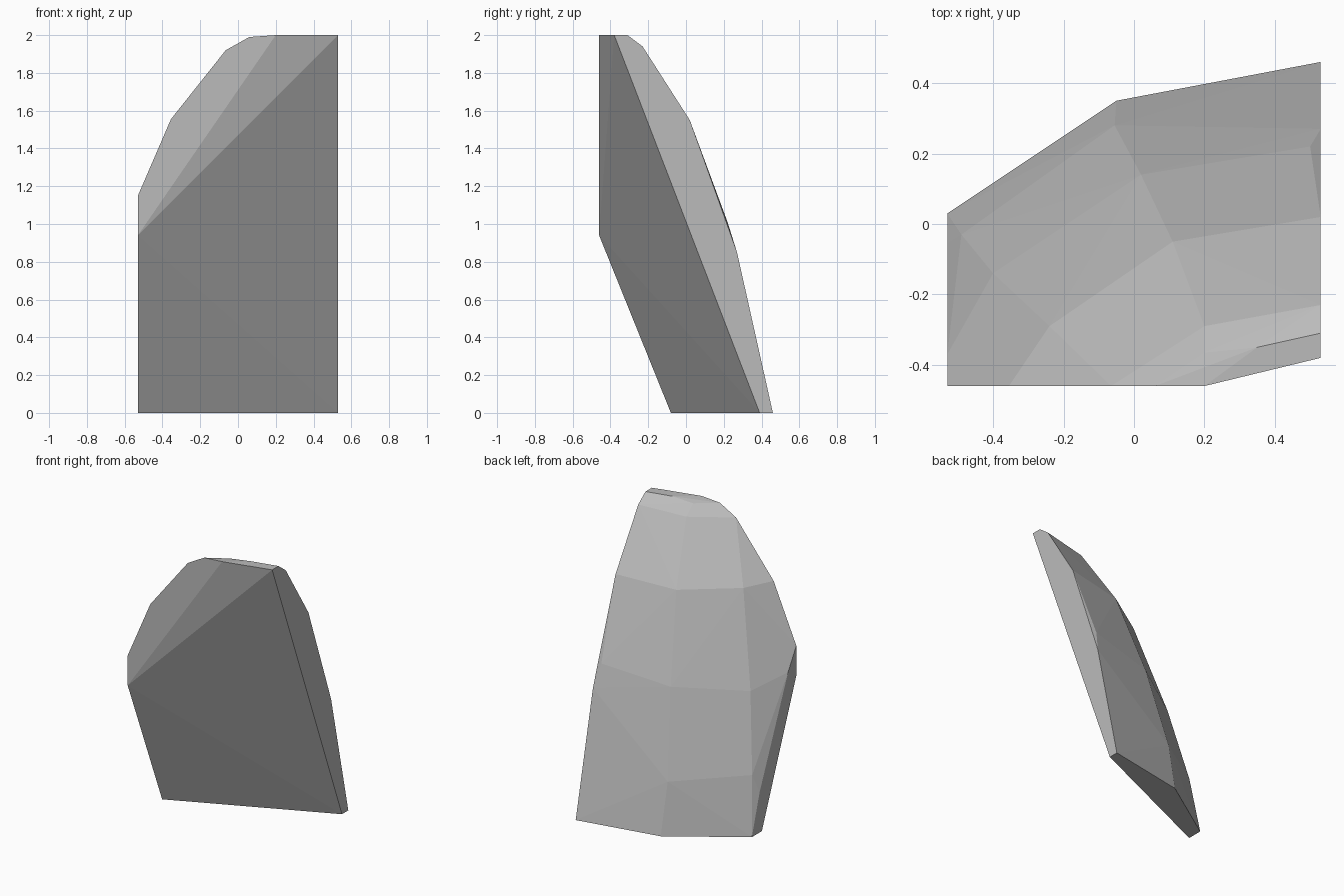
import bpy
import bmesh

default_cube = bpy.data.objects.get("Cube")
if default_cube:
    bpy.data.objects.remove(default_cube, do_unlink=True)


def flat_material(name, colour):
    material = bpy.data.materials.new(name)
    material.use_nodes = True
    material.diffuse_color = colour
    shader = material.node_tree.nodes["Principled BSDF"]
    shader.inputs["Base Color"].default_value = colour
    return material


def faceted_rock(name, corners, material):
    """Wrap a set of corner points in flat facets."""
    bm = bmesh.new()
    for corner in corners:
        bm.verts.new(corner)
    result = bmesh.ops.convex_hull(bm, input=bm.verts[:])
    inside = {item for item in result["geom_interior"] + result["geom_unused"]
              if isinstance(item, bmesh.types.BMVert)}
    bmesh.ops.delete(bm, geom=list(inside), context="VERTS")
    bmesh.ops.recalc_face_normals(bm, faces=bm.faces[:])
    mesh = bpy.data.meshes.new(name)
    bm.to_mesh(mesh)
    bm.free()
    mesh.materials.append(material)
    rock = bpy.data.objects.new(name, mesh)
    bpy.context.collection.objects.link(rock)
    return rock


SIDE = 0.53     # flat cut sides at plus and minus this x
FRONT = -0.46   # flat cut of the upper front

# Footprint on the ground
base = [(-SIDE, -0.08, 0), (-SIDE, 0.03, 0), (-0.05, 0.35, 0),
        (SIDE, 0.46, 0), (SIDE, 0.39, 0)]

# Rounded back, one row of corners per level
back = [(-0.49, -0.03, 0.4), (-0.055, 0.28, 0.355),
        (-0.4, -0.14, 0.92), (0.02, 0.14, 0.945), (0.5, 0.22, 1.01),
        (-0.24, -0.29, 1.54), (0.11, -0.05, 1.525), (0.2, -0.29, 1.92)]

# Outline of the left side cut, then the right side cut
left_cut = [(SIDE, y, z) for y, z in
            [(0.27, 0.85), (0.02, 1.55), (-0.23, 1.94), (-0.31, 2), (-0.38, 2)]]
right_cut = [(-SIDE, y, z) for y, z in [(-0.055, 0.28), (-0.37, 1)]]

# Outline of the front cut and the small flat on top
front_cut = [(x, FRONT, z) for x, z in
             [(-SIDE, 0.94), (-SIDE, 1.15), (-0.355, 1.555),
              (-0.065, 1.92), (0.06, 1.99), (0.2, 2)]]
crown = [(0.35, -0.35, 2), (0.2, -0.365, 1.985)]

stone = flat_material("grey stone", (0.5, 0.5, 0.5, 1))
faceted_rock("rock_slab", base + back + left_cut + right_cut + front_cut + crown, stone)
